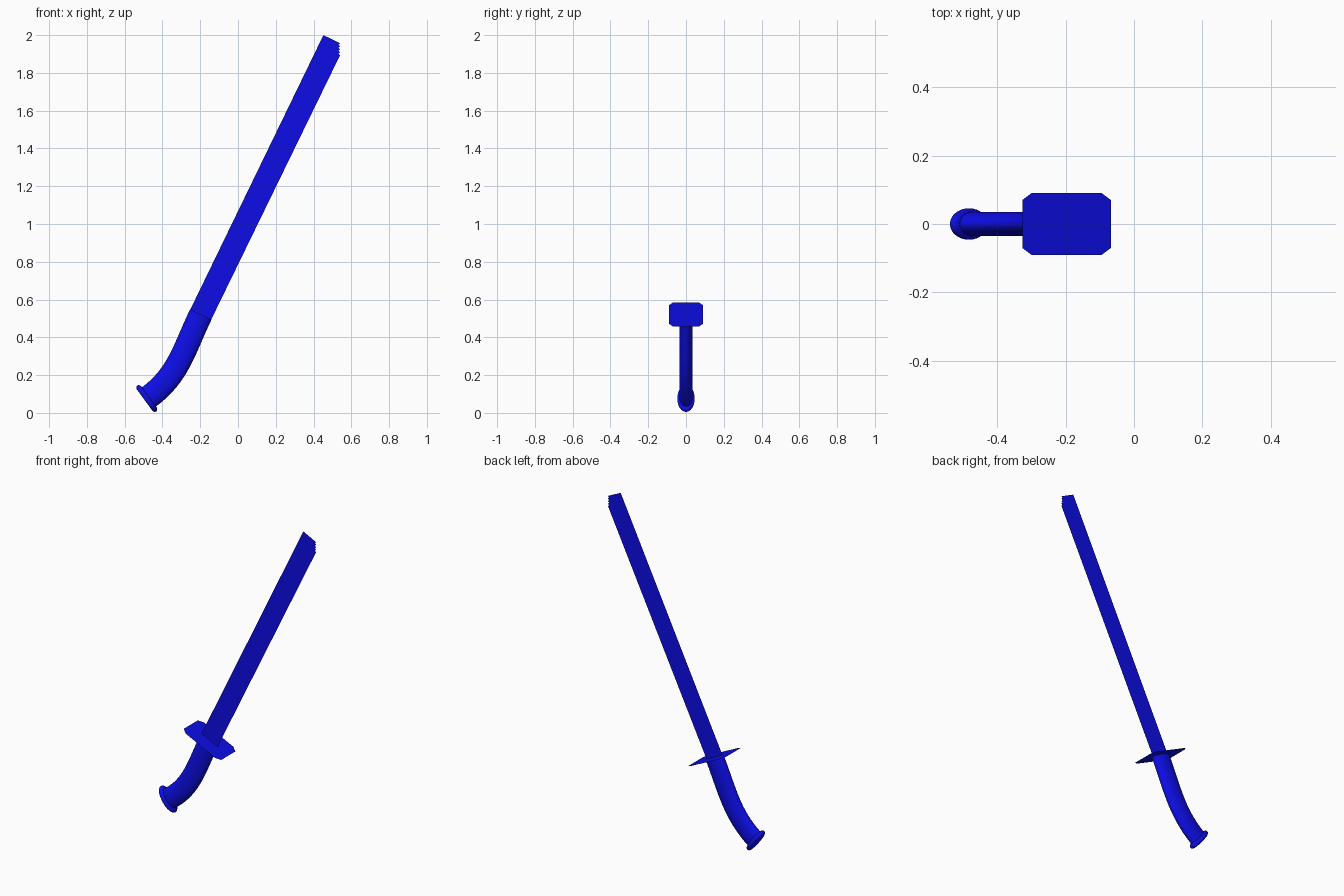
import bpy
from math import sin, cos, pi
from mathutils import Vector
from mathutils.geometry import interpolate_bezier

if "Cube" in bpy.data.objects:
    bpy.data.objects.remove(bpy.data.objects["Cube"])

blue = bpy.data.materials.new("blue")
blue.diffuse_color = (0.004, 0.004, 0.8, 1)
blue.use_nodes = True
blue.node_tree.nodes["Principled BSDF"].inputs["Base Color"].default_value = blue.diffuse_color

# Sword frame: origin at the guard, U across the blade, V along the blade
O = Vector((-0.197, 0, 0.521))
V = Vector((0.4355, 0, 0.9)).normalized()
U = Vector((V.z, 0, -V.x))
Y = Vector((0, 1, 0))


def add_mesh(name, verts, faces, smooth=False):
    mesh = bpy.data.meshes.new(name)
    mesh.from_pydata(verts, [], faces)
    mesh.materials.append(blue)
    ob = bpy.data.objects.new(name, mesh)
    bpy.context.collection.objects.link(ob)
    if smooth:
        bpy.ops.object.select_all(action='DESELECT')
        ob.select_set(True)
        bpy.context.view_layer.objects.active = ob
        bpy.ops.object.shade_smooth_by_angle(angle=0.7)
    return ob


def loft(name, rings, caps, n=32):
    """Skin elliptical rings given as (centre, axis, half width, half depth)."""
    verts, faces = [], []
    for c, axis, w, d in rings:
        across = Vector((axis.z, 0, -axis.x))
        verts += [c + across * w * cos(2 * pi * i / n) + Y * d * sin(2 * pi * i / n)
                  for i in range(n)]
    for r in range(len(rings) - 1):
        for i in range(n):
            j = (i + 1) % n
            faces.append((r * n + i, r * n + j, (r + 1) * n + j, (r + 1) * n + i))
    if caps:
        faces.append(tuple(reversed(range(n))))
        faces.append(tuple(range((len(rings) - 1) * n, len(rings) * n)))
    return add_mesh(name, verts, faces, True)


# Blade: paper-thin strip with a small serrated snapped tip
teeth = 4
top, low = 1.957, 1.893
blade = [O - U * 0.0615, O + U * 0.0615]
for k in range(teeth * 2 + 1):
    z = low + (top - low) * k / (teeth * 2)
    blade.append(Vector((0.54 if k % 2 == 0 else 0.533, 0, z)))
blade.append(Vector((0.452, 0, 2.0)))
add_mesh("blade", blade, [tuple(range(len(blade)))])

# Guard: flat plate with clipped corners, square to the blade
a, b, ca, cb = 0.144, 0.091, 0.031, 0.021
outline = [(a, b - cb), (a - ca, b), (ca - a, b), (-a, b - cb),
           (-a, cb - b), (ca - a, -b), (a - ca, -b), (a, cb - b)]
add_mesh("guard", [O + U * p + Y * q for p, q in outline], [tuple(range(8))])

# Handle: curved oval grip
base = Vector((-0.483, 0, 0.076))
N = Vector((0.81, 0, 0.59)).normalized()
start = base + N * 0.01
path = interpolate_bezier(start, start + N * 0.2, O - V * 0.2, O, 17)
rings = []
for i, p in enumerate(path):
    axis = N if i == 0 else V if i == 16 else (path[i + 1] - path[i - 1]).normalized()
    rings.append((p, axis, 0.063, 0.035))
loft("handle", rings, False)

# Pommel: oval end flange with a rounded rim
profile = [(-0.014, 0.014), (-0.010, 0.005), (-0.005, 0.001), (0, 0),
           (0.005, 0.001), (0.010, 0.005), (0.014, 0.014)]
loft("pommel", [(base + N * h, N, 0.085 - i, 0.046 - i * 0.6) for h, i in profile], True)
